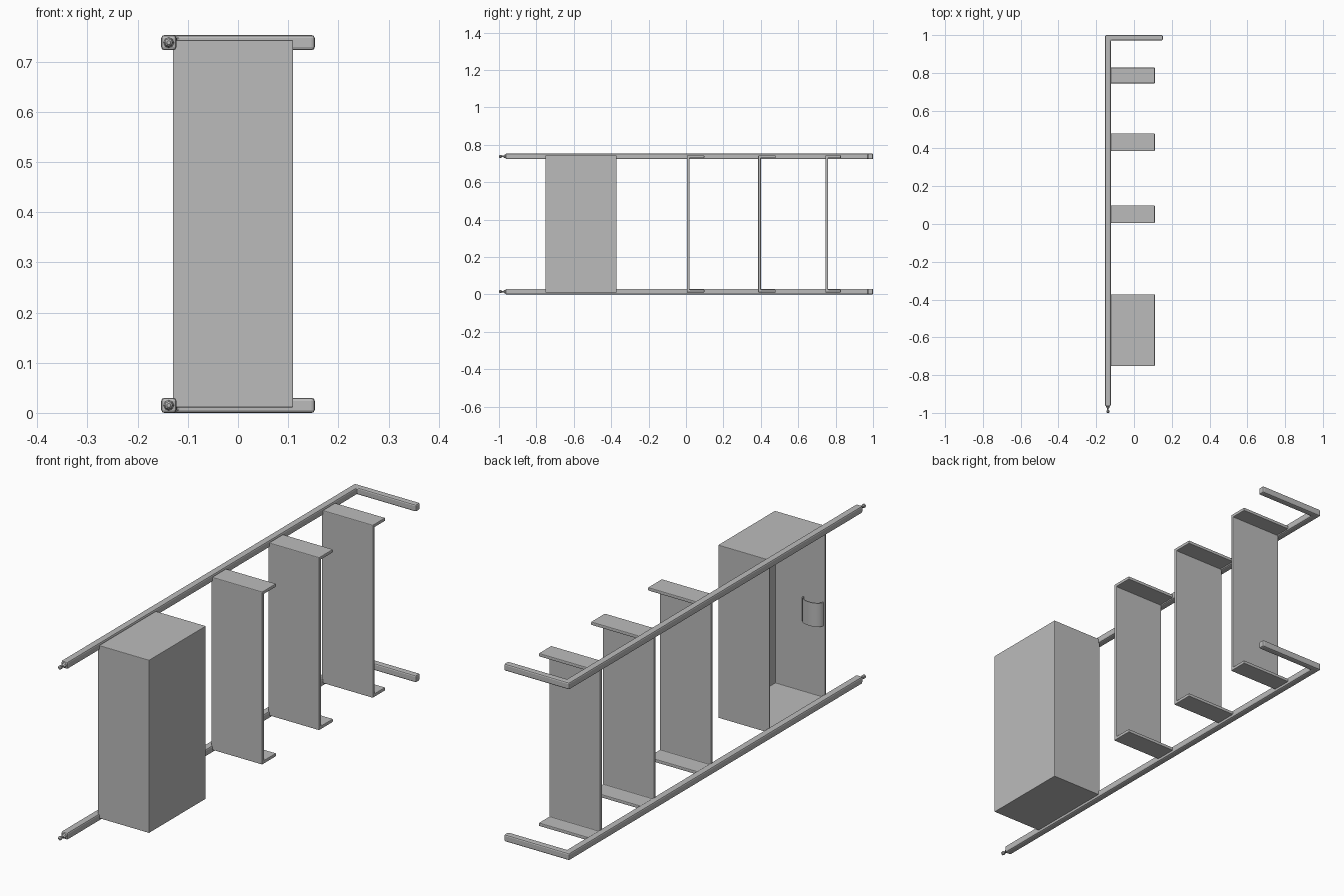
import bpy, bmesh, math
from mathutils import Vector

cube = bpy.data.objects.get("Cube")
if cube:
    bpy.data.objects.remove(cube, do_unlink=True)

grey = bpy.data.materials.new("light grey metal")
grey.use_nodes = True
colour = (0.5, 0.5, 0.5, 1)
grey.diffuse_color = colour
grey.node_tree.nodes["Principled BSDF"].inputs["Base Color"].default_value = colour


def finish(name, bm, bevel=0, segments=2):
    bmesh.ops.recalc_face_normals(bm, faces=bm.faces[:])
    mesh = bpy.data.meshes.new(name)
    bm.to_mesh(mesh)
    bm.free()
    mesh.materials.append(grey)
    ob = bpy.data.objects.new(name, mesh)
    bpy.context.collection.objects.link(ob)
    if bevel:
        mod = ob.modifiers.new("soft edges", "BEVEL")
        mod.width = bevel
        mod.segments = segments
    return ob


def add_box(bm, lo, hi):
    lo, hi = Vector(lo), Vector(hi)
    verts = bmesh.ops.create_cube(bm, size=1)["verts"]
    for v in verts:
        v.co = (lo + hi) / 2 + v.co * (hi - lo)


def prism(name, outline, axis, start, end, bevel=0):
    """Extrude a closed 2D outline along x or z."""
    bm = bmesh.new()
    place = (lambda a, b: (start, a, b)) if axis == "x" else (lambda a, b: (a, b, start))
    face = bm.faces.new([bm.verts.new(place(a, b)) for a, b in outline])
    out = bmesh.ops.extrude_face_region(bm, geom=[face])["geom"]
    shift = Vector((end - start, 0, 0)) if axis == "x" else Vector((0, 0, end - start))
    bmesh.ops.translate(bm, vec=shift, verts=[g for g in out if isinstance(g, bmesh.types.BMVert)])
    return finish(name, bm, bevel)


LEFT, RIGHT = -0.13, 0.11      # depth of shelves and box
LOW, HIGH = 0.011, 0.743       # inner span between the rails

# L-shaped rails with tapered foot and pin
rail_l = [(-0.153, -0.965), (-0.123, -0.965), (-0.123, 0.972),
          (0.153, 0.972), (0.153, 1.0), (-0.153, 1.0)]
for side, z in (("lower", 0.015), ("upper", 0.738)):
    prism(side + "_rail", rail_l, "z", z - 0.015, z + 0.015, 0.006)
    bm = bmesh.new()
    ring = None
    for y, r in ((-0.96, 0.012), (-0.972, 0.008), (-0.976, 0.004),
                 (-0.985, 0.004), (-0.988, 0.008), (-0.996, 0.008), (-1.0, 0.004)):
        new = [bm.verts.new((-0.138 + r * math.cos(i * math.pi / 4), y,
                             z + r * math.sin(i * math.pi / 4))) for i in range(8)]
        if ring:
            for i in range(8):
                j = (i + 1) % 8
                bm.faces.new((ring[i], ring[j], new[j], new[i]))
        else:
            bm.faces.new(new)
        ring = new
    bm.faces.new(ring)
    finish(side + "_foot_pin", bm)

# Channel-shaped steps
T = 0.014
for name, y0, y1 in (("first", 0.005, 0.098), ("second", 0.386, 0.479), ("third", 0.745, 0.828)):
    channel = [(y0, LOW), (y1, LOW), (y1, LOW + T), (y0 + T, LOW + T),
               (y0 + T, HIGH - T), (y1, HIGH - T), (y1, HIGH), (y0, HIGH)]
    prism(name + "_step", channel, "x", LEFT, RIGHT, 0.003)

# Box, open towards the rails
Y0, Y1, W = -0.752, -0.372, 0.007
bm = bmesh.new()
add_box(bm, (LEFT, Y0, LOW), (RIGHT, Y1, HIGH))
opening = [f for f in bm.faces if f.normal.x < -0.5 or f.calc_center_median().x < LEFT + 0.001]
bmesh.ops.delete(bm, geom=opening, context="FACES_ONLY")
box = finish("open_box", bm)
wall = box.modifiers.new("wall thickness", "SOLIDIFY")
wall.thickness = W
wall.offset = -1
wall.use_even_offset = True
edge = box.modifiers.new("soft edges", "BEVEL")
edge.width = 0.002
edge.segments = 2

# Curved clip on the inner wall of the box
arc = [math.pi * i / 10 for i in range(11)]
clip = [(-0.075 + 0.048 * math.cos(a), Y0 + W + 0.03 * math.sin(a)) for a in arc]
clip += [(-0.075 + 0.044 * math.cos(a), Y0 + W + 0.026 * math.sin(a)) for a in reversed(arc)]
clip_ob = prism("curved_clip", clip, "z", 0.32, 0.42)

# Smooth the rounded parts, keep sharp corners
bpy.ops.object.select_all(action="DESELECT")
clip_ob.select_set(True)
bpy.context.view_layer.objects.active = clip_ob
bpy.ops.object.shade_smooth_by_angle(angle=math.radians(35))
